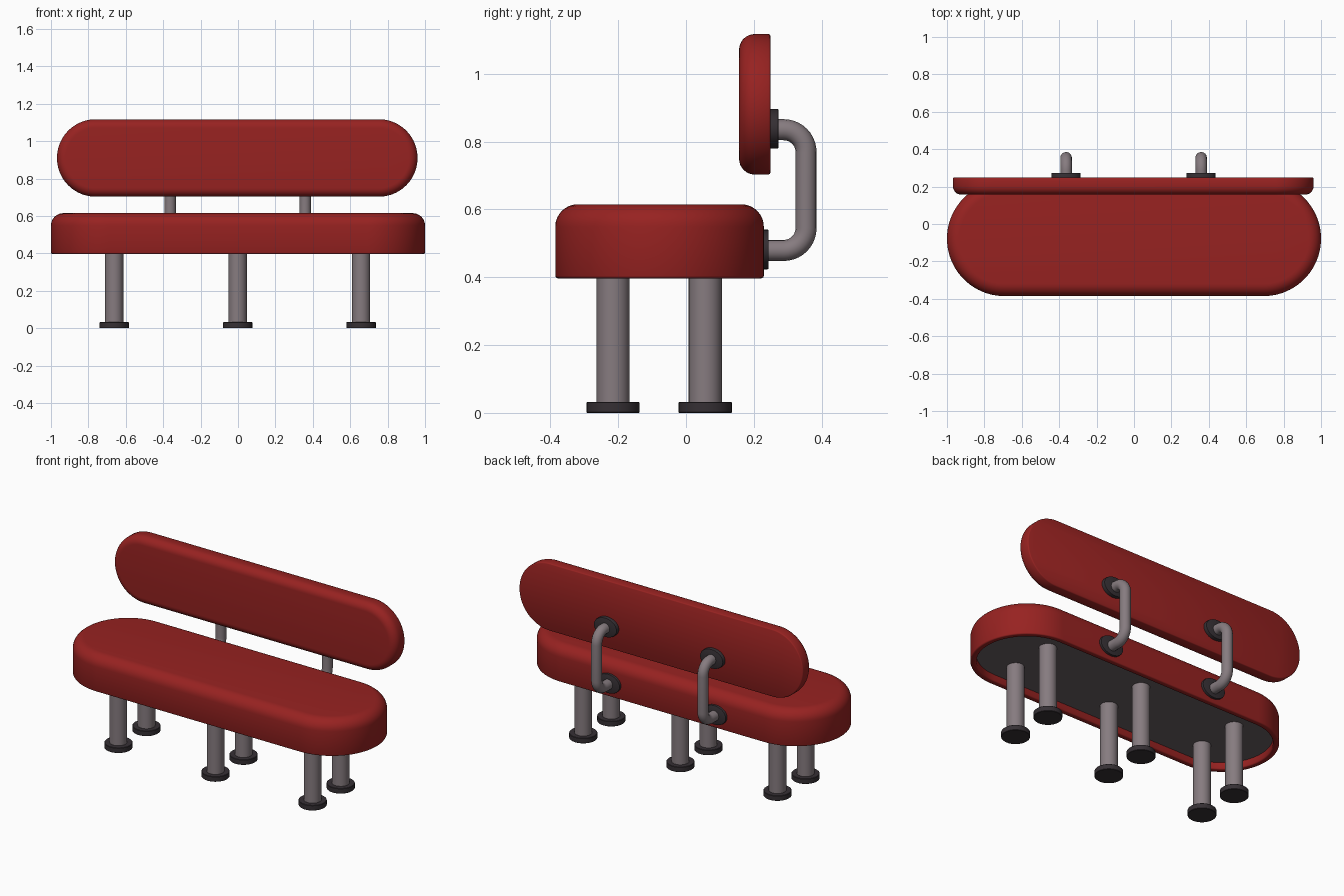
import bpy, bmesh
from math import sin, cos, pi, radians
from mathutils import Matrix

if "Cube" in bpy.data.objects:
    bpy.data.objects.remove(bpy.data.objects["Cube"])

CX = -0.002  # the legs, brackets and back sit very slightly off centre


def material(name, rgb):
    m = bpy.data.materials.new(name)
    m.diffuse_color = (*rgb, 1)
    m.use_nodes = True
    m.node_tree.nodes["Principled BSDF"].inputs["Base Color"].default_value = m.diffuse_color
    return m


RED = material("red_vinyl", (0.31, 0.016, 0.015))
METAL = material("grey_metal", (0.24, 0.20, 0.215))
DARK = material("dark_rubber", (0.036, 0.029, 0.034))
PANEL = material("dark_panel", (0.14, 0.115, 0.125))


def finish(ob, mat, angle):
    ob.data.materials.clear()
    ob.data.materials.append(mat)
    bpy.ops.object.select_all(action='DESELECT')
    ob.select_set(True)
    bpy.context.view_layer.objects.active = ob
    bpy.ops.object.shade_smooth_by_angle(angle=radians(angle))


def loft(name, half, radius, profile, mat, matrix, seg=32, squash=1.0, angle=35):
    """Stack of stadium outlines (inset, height), capped at both ends.
    half = 0 gives a round or elliptical disc."""
    bm = bmesh.new()
    rings = []
    for inset, h in profile:
        r = radius - inset
        ring = []
        for side, start in ((1, -pi / 2), (-1, pi / 2)):
            n = seg if half == 0 else seg + 1
            for i in range(n):
                a = start + pi * i / seg
                ring.append(bm.verts.new((side * half + r * cos(a), r * squash * sin(a), h)))
        rings.append(ring)
    for lo, hi in zip(rings, rings[1:]):
        for i in range(len(lo)):
            j = (i + 1) % len(lo)
            bm.faces.new((lo[i], lo[j], hi[j], hi[i]))
    bm.faces.new(rings[0][::-1])
    bm.faces.new(rings[-1])
    bm.transform(matrix)
    bmesh.ops.recalc_face_normals(bm, faces=bm.faces)
    me = bpy.data.meshes.new(name)
    bm.to_mesh(me)
    bm.free()
    ob = bpy.data.objects.new(name, me)
    bpy.context.collection.objects.link(ob)
    finish(ob, mat, angle)
    return ob


def fillet(r, top, n=8):
    """Rounded upper edge as (inset, height) pairs."""
    return [(r * (1 - cos(a)), top - r + r * sin(a))
            for a in (pi / 2 * i / n for i in range(n + 1))]


def place(x, y, z):
    return Matrix.Translation((x, y, z))


def facing(x, y, z, angle):
    return place(x, y, z) @ Matrix.Rotation(radians(angle), 4, 'X')


# Seat cushion, hollowed underneath around a dark panel
seat_profile = ([(0.034, 0.044), (0.034, 0.006), (0.03, 0.001), (0.026, 0), (0.007, 0), (0.002, 0.002), (0, 0.007)]
                + fillet(0.066, 0.218))
loft("seat", 0.6925, 0.3075, seat_profile, RED, place(0, -0.078, 0.397), 40, angle=60)
loft("seat_underside", 0.6925, 0.2735, [(0, 0), (0, 0.01)], PANEL, place(0, -0.078, 0.438), 40)

# Backrest, rounded towards the front
back_profile = [(0.006, 0), (0.002, 0.002), (0, 0.006)] + fillet(0.046, 0.093)
loft("backrest", 0.757, 0.207, back_profile, RED, facing(CX - 0.002, 0.2495, 0.91, 90), 40, angle=60)

# Six legs with feet
for x in (-0.66, 0, 0.66):
    for y, row in ((-0.215, "front"), (0.057, "back")):
        loft(row + "_leg", 0, 0.049, [(0, 0.02), (0, 0.445)], METAL, place(CX + x, y, 0), 16)
        loft(row + "_foot", 0, 0.0785, [(0.002, 0), (0, 0.002), (0, 0.03), (0.002, 0.032)],
             DARK, place(CX + x, y, 0), 16)


def bracket_tube(x):
    y0, y1, z0, z1, r = 0.225, 0.354, 0.479, 0.835, 0.066
    pts = [(y0, z0)]
    arc = [pi / 2 * i / 10 for i in range(11)]
    pts += [(y1 - r + r * sin(a), z0 + r - r * cos(a)) for a in arc]
    pts += [(y1 - r + r * cos(a), z1 - r + r * sin(a)) for a in arc]
    pts += [(0.248, z1)]
    cu = bpy.data.curves.new("bracket_tube", 'CURVE')
    cu.dimensions = '3D'
    cu.bevel_depth = 0.031
    cu.bevel_resolution = 6
    cu.use_fill_caps = True
    sp = cu.splines.new('POLY')
    sp.points.add(len(pts) - 1)
    for p, (y, z) in zip(sp.points, pts):
        p.co = (x, y, z, 1)
    ob = bpy.data.objects.new("bracket_tube", cu)
    bpy.context.collection.objects.link(ob)
    bpy.ops.object.select_all(action='DESELECT')
    ob.select_set(True)
    bpy.context.view_layer.objects.active = ob
    bpy.ops.object.convert(target='MESH')
    finish(bpy.context.view_layer.objects.active, METAL, 40)


# Two bent tubes joining seat and backrest, each with oval flanges
for x in (-0.361, 0.361):
    bracket_tube(CX + x)
    for label, y, z in (("upper", 0.2725, 0.838), ("lower", 0.244, 0.482)):
        loft(label + "_flange", 0, 0.078, [(0, -0.026), (0, -0.004), (0.001, -0.001), (0.004, 0)],
             DARK, facing(CX + x, y, z, -90), 16, 0.75)
